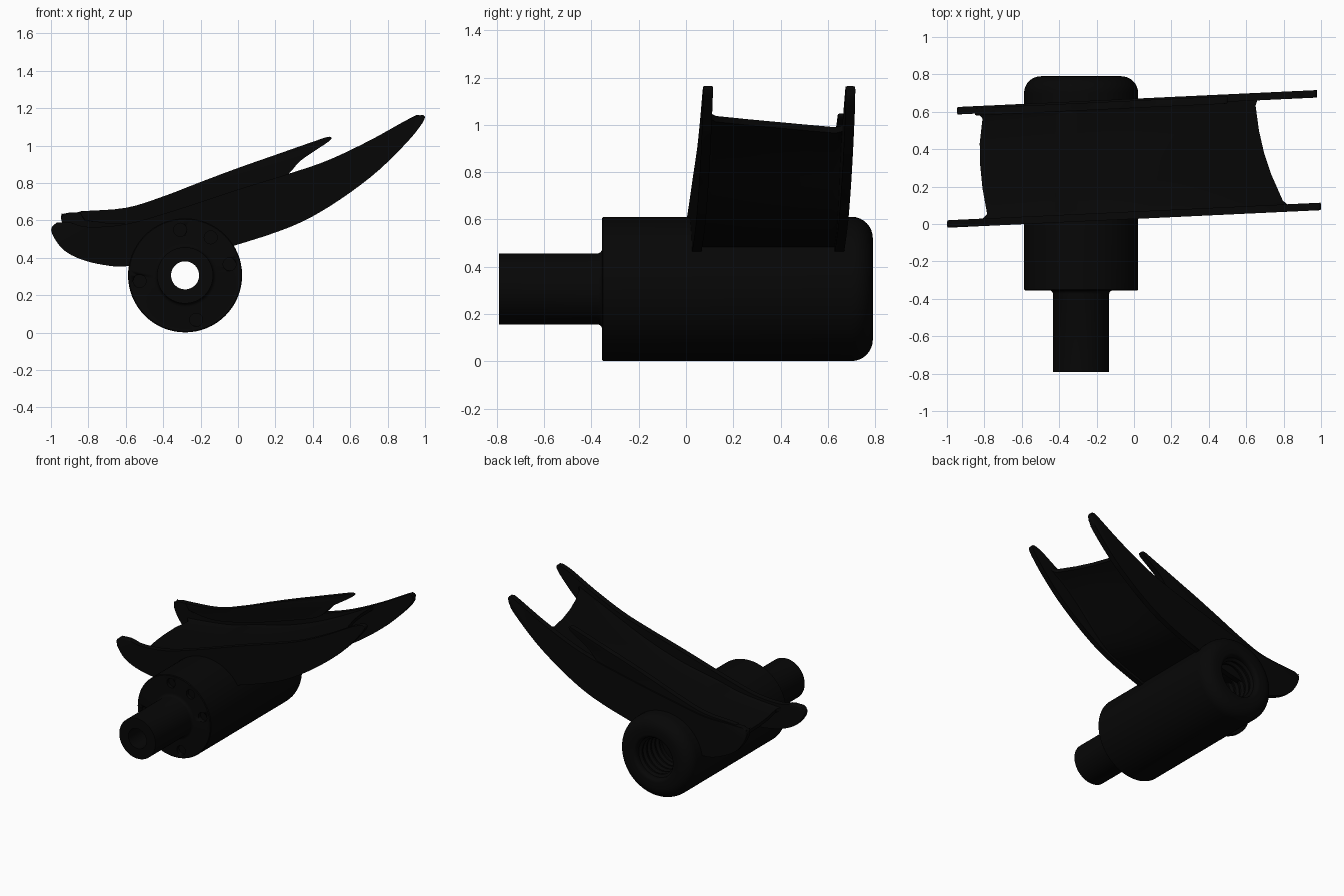
import bpy, bmesh, math
from mathutils import Vector

if "Cube" in bpy.data.objects:
    bpy.data.objects.remove(bpy.data.objects["Cube"])

black = bpy.data.materials.new("matte black")
black.diffuse_color = (0.002, 0.002, 0.002, 1)
black.use_nodes = True
black.node_tree.nodes["Principled BSDF"].inputs["Base Color"].default_value = black.diffuse_color

CX, CZ = -0.283, 0.306          # barrel axis


def finish(name, bm, angle=35):
    bmesh.ops.recalc_face_normals(bm, faces=bm.faces)
    me = bpy.data.meshes.new(name)
    bm.to_mesh(me)
    bm.free()
    ob = bpy.data.objects.new(name, me)
    bpy.context.collection.objects.link(ob)
    me.materials.append(black)
    bpy.ops.object.select_all(action='DESELECT')
    ob.select_set(True)
    bpy.context.view_layer.objects.active = ob
    bpy.ops.object.shade_smooth_by_angle(angle=math.radians(angle))
    return ob


def spline(pts, n=5):
    """Smooth open curve through the given 2D points."""
    p = [Vector(q) for q in pts]
    p = [2 * p[0] - p[1]] + p + [2 * p[-1] - p[-2]]
    out = []
    for i in range(1, len(p) - 2):
        a, b, c, d = p[i - 1:i + 3]
        for k in range(n):
            t = k / n
            out.append(0.5 * (2 * b + (c - a) * t + (2 * a - 5 * b + 4 * c - d) * t * t
                              + (3 * b - a - 3 * c + d) * t ** 3))
    return out + [p[-2]]


def lerp(pts, x):
    for (x0, z0), (x1, z1) in zip(pts, pts[1:]):
        if x <= x1:
            break
    return z0 + (z1 - z0) * (x - x0) / (x1 - x0)


def arc(r, y, rad, a0, a1, n=6):
    return [(r + rad * math.cos(math.radians(a0 + (a1 - a0) * i / n)),
             y + rad * math.sin(math.radians(a0 + (a1 - a0) * i / n))) for i in range(n + 1)]


# barrel, stepped neck, through hole and threaded back bore as one turned part
prof = [(0.075, -0.79), (0.15, -0.79)]
prof += arc(0.17, -0.375, 0.02, 180, 90, 4)
prof += [(0.300, -0.355), (0.305, -0.350)]
prof += arc(0.215, 0.70, 0.09, 0, 90, 8)
prof += arc(0.175, 0.765, 0.025, 90, 180, 4)
for i in range(5):
    y = 0.75 - i * 0.05
    prof += [(0.15, y), (0.132, y - 0.012), (0.132, y - 0.025), (0.15, y - 0.037)]
prof += [(0.15, 0.48), (0.075, 0.48)]
N = 64
bm = bmesh.new()
rings = []
for k in range(N):
    a = 2 * math.pi * k / N
    rings.append([bm.verts.new((CX + r * math.cos(a), y, CZ + r * math.sin(a))) for r, y in prof])
for k in range(N):
    A, B = rings[k], rings[(k + 1) % N]
    for j in range(len(prof)):
        m = (j + 1) % len(prof)
        bm.faces.new((A[j], A[m], B[m], B[j]))
barrel = finish("barrel", bm)

# small recesses in the barrel's front shoulder
bm = bmesh.new()
for deg in (14, 56, 96, 187, 284):
    a = math.radians(deg)
    verts = bmesh.ops.create_cone(bm, cap_ends=True, segments=16, radius1=0.035,
                                  radius2=0.035, depth=0.05)["verts"]
    for v in verts:
        x, y, z = v.co
        v.co = (CX + 0.245 * math.cos(a) + x, -0.355 + z, CZ + 0.245 * math.sin(a) + y)
cutter = finish("recess_cutter", bm)
cutter.hide_render = True
mod = barrel.modifiers.new("recesses", 'BOOLEAN')
mod.operation = 'DIFFERENCE'
mod.object = cutter
mod.solver = 'EXACT'
bpy.context.view_layer.objects.active = barrel
bpy.ops.object.modifier_apply(modifier=mod.name)
bpy.data.objects.remove(cutter)

# curved side plates
UNDER = [(-0.59, 0.355), (-0.3, 0.39), (-0.02, 0.465), (0.28, 0.565), (0.49, 0.675),
         (0.71, 0.832), (0.87, 0.982), (0.97, 1.098)]
TIP = [(0.998, 1.145), (0.993, 1.161), (0.975, 1.162)]
TOP = [(0.9, 1.135), (0.71, 1.03), (0.49, 0.925), (0.29, 0.855)]


def front_y(x):
    return 0.047 + 0.047 * x


def rear_y(x):
    return 0.650 + 0.047 * x


def plate(name, outline, ymid, half):
    bm = bmesh.new()
    sides = []
    for s in (-1, 1):
        sides.append([bm.verts.new((p.x, ymid(p.x) + s * half, p.y)) for p in outline])
    a, b = sides
    bm.faces.new(a)
    bm.faces.new(b[::-1])
    rim = []
    for i in range(len(a)):
        j = (i + 1) % len(a)
        bm.faces.new((a[i], b[i], b[j], a[j]))
        rim += [bm.edges.get((a[i], a[j])), bm.edges.get((b[i], b[j]))]
    bmesh.ops.bevel(bm, geom=rim, offset=half * 0.8, segments=3, affect='EDGES',
                    profile=0.5, clamp_overlap=True)
    return finish(name, bm, 50)


front = [(-0.97, 0.588), (-0.998, 0.558), (-0.985, 0.51), (-0.93, 0.44), (-0.84, 0.392),
         (-0.72, 0.362)] + UNDER + TIP + TOP + [(0, 0.765), (-0.35, 0.65), (-0.6, 0.58),
                                                (-0.8, 0.565), (-0.9, 0.59)]
plate("front_side_plate", spline(front, 4), front_y, 0.02)

rear = [(-0.935, 0.635), (-0.947, 0.615), (-0.92, 0.54), (-0.85, 0.45), (-0.72, 0.38)] \
    + UNDER + [(x - 0.022, z) for x, z in TIP] + TOP + [(0, 0.78), (-0.35, 0.70), (-0.6, 0.65),
                                                        (-0.8, 0.645), (-0.9, 0.642)]
plate("rear_side_plate", spline(rear, 4), rear_y, 0.02)

# upper fin on the inside of the rear plate
fin = [(-0.85, 0.648), (-0.6, 0.667), (-0.4, 0.728), (-0.2, 0.805), (0, 0.88), (0.2, 0.95),
       (0.4, 1.02), (0.48, 1.046), (0.5, 1.04), (0.48, 1.018), (0.4, 0.965), (0.33, 0.915),
       (0.28, 0.86), (0.2, 0.80), (0, 0.73), (-0.3, 0.64), (-0.6, 0.58), (-0.82, 0.6)]
plate("rear_fin", spline(fin, 4), lambda x: rear_y(x) - 0.01, 0.02)

# trough floor between the plates: thin lips at both ends, raised fillets at both sides
FLOOR = spline([(-0.95, 0.53), (-0.8, 0.53), (-0.5, 0.56), (-0.28, 0.615), (0, 0.68),
                (0.3, 0.79), (0.65, 0.96), (0.8, 1.035), (0.9, 1.09)], 4)
BASE = spline([(-1, 0.53), (-0.92, 0.47), (-0.82, 0.415), (-0.72, 0.385)]
              + [(x, z + 0.022) for x, z in UNDER], 4)
LEFT = [(0, -0.85), (0.03, -0.81), (0.07, -0.785), (0.3, -0.81), (0.5, -0.822), (0.7, -0.825),
        (0.92, -0.81), (0.97, -0.835), (1, -0.87)]
RIGHT = [(0, 0.87), (0.03, 0.82), (0.07, 0.795), (0.3, 0.735), (0.5, 0.695), (0.7, 0.668),
         (0.92, 0.65), (0.97, 0.66), (1, 0.70)]
U = 40
bm = bmesh.new()
loops = []
for i in range(U + 1):
    u = i / U
    top, low = [], []
    for v, xl in LEFT:
        xr = lerp(RIGHT, v)
        x = xl + (xr - xl) * u
        y = front_y(x) + (rear_y(x) - front_y(x)) * v
        edge = max(0, 1 - min(v, 1 - v) / 0.09)
        lift = (1.04 - 0.055 * v - lerp(FLOOR, xr)) * u ** 3
        zt = lerp(FLOOR, x) + lift + 0.025 * edge ** 2
        zb = lerp(BASE, x)
        zt = max(zt, zb + 0.03)
        thin = max(0, (u - 0.65) / 0.35, 1 - u / 0.12)     # underside rises to a lip
        thin = thin * thin * (3 - 2 * thin)
        zb += (zt - 0.025 - zb) * thin
        top.append(bm.verts.new((x, y, zt)))
        low.append(bm.verts.new((x, y, zb)))
    loops.append(top + low[::-1])
for A, B in zip(loops, loops[1:]):
    for j in range(len(A)):
        m = (j + 1) % len(A)
        bm.faces.new((A[j], A[m], B[m], B[j]))
n = len(LEFT)
for L in (loops[0], loops[-1]):
    for j in range(n - 1):
        bm.faces.new((L[j], L[j + 1], L[2 * n - 2 - j], L[2 * n - 1 - j]))
finish("trough_floor", bm)
